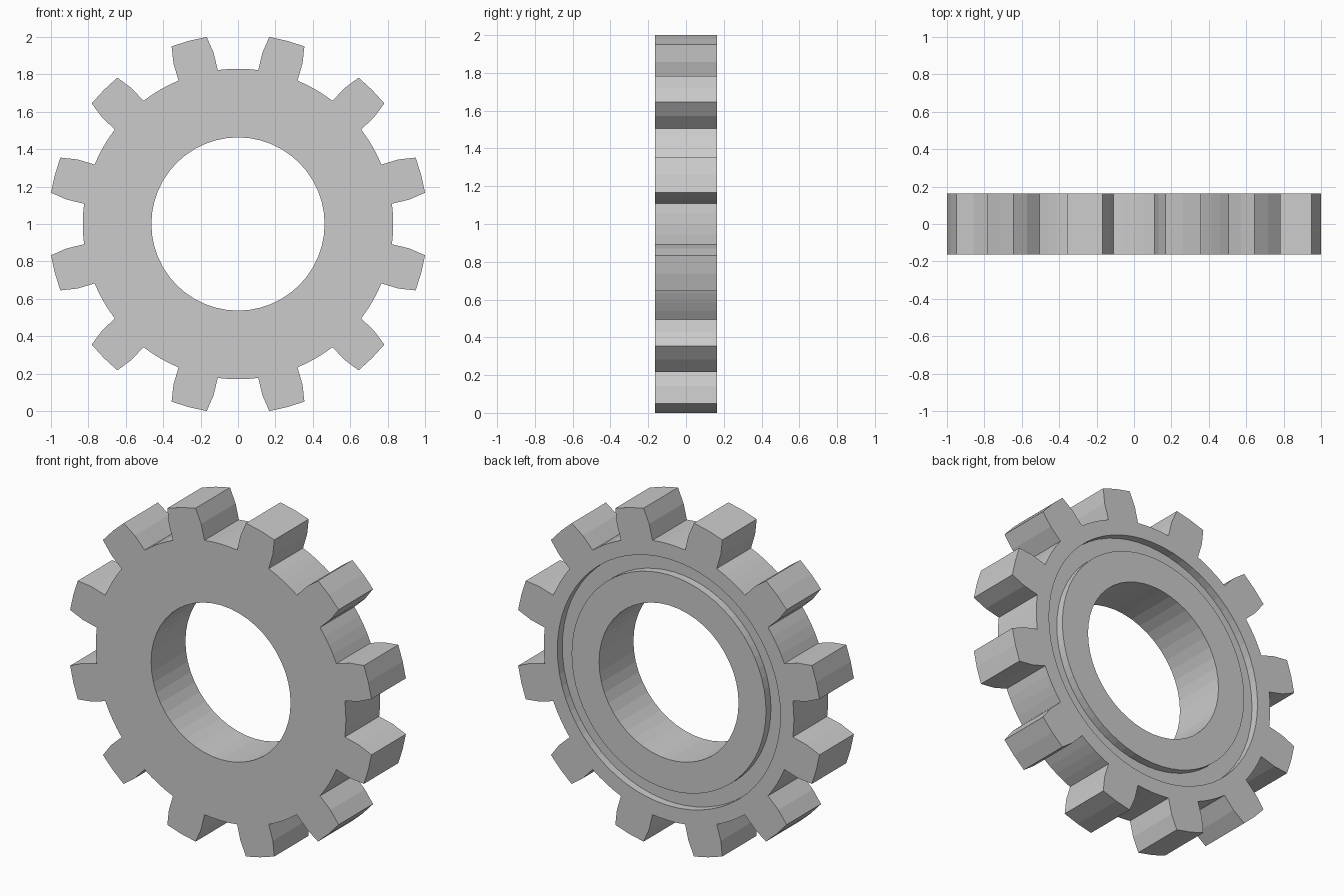
import bpy, bmesh
from math import sin, cos, radians, tau

if "Cube" in bpy.data.objects:
    bpy.data.objects.remove(bpy.data.objects["Cube"])

HALF = 0.163          # half thickness along y
TEETH = 12


def prism(name, loop, y0, y1):
    """Extrude a closed (x, z) loop, centred on the gear axis, from y0 to y1."""
    bm = bmesh.new()
    face = bm.faces.new([bm.verts.new((x, y0, z + 1)) for x, z in loop])
    ext = bmesh.ops.extrude_face_region(bm, geom=[face])
    verts = [v for v in ext["geom"] if isinstance(v, bmesh.types.BMVert)]
    for v in verts:
        v.co.y = y1
    bmesh.ops.recalc_face_normals(bm, faces=bm.faces)
    mesh = bpy.data.meshes.new(name)
    bm.to_mesh(mesh)
    bm.free()
    obj = bpy.data.objects.new(name, mesh)
    bpy.context.collection.objects.link(obj)
    return obj


def circle(r, n):
    return [(r * cos(tau * i / n), r * sin(tau * i / n)) for i in range(n)]


def cut(target, cutter):
    """Subtract the cutter, apply, and remove it."""
    mod = target.modifiers.new("cut", "BOOLEAN")
    mod.operation = "DIFFERENCE"
    mod.solver = "EXACT"
    mod.object = cutter
    bpy.context.view_layer.objects.active = target
    bpy.ops.object.modifier_apply(modifier=mod.name)
    bpy.data.objects.remove(cutter)


# One tooth pitch as (radius, degrees from tooth centre): flanks, tip, root arc
tooth = [(0.83, -7.5), (0.925, -6.9), (1.0139, -5.5), (1.0139, 0), (1.0139, 5.5),
         (0.925, 6.9), (0.83, 7.5), (0.83, 11.25), (0.83, 15), (0.83, 18.75)]
outline = []
for k in range(TEETH):
    for r, a in tooth:
        t = radians(15 + 360 / TEETH * k + a)
        outline.append((r * cos(t), r * sin(t)))

# Toothed body
gear = prism("gear", outline, -HALF, HALF)

# Shallow ring groove in the back face
groove = prism("groove_cutter", circle(0.74, 64), HALF - 0.047, HALF + 0.1)
cut(groove, prism("groove_core", circle(0.645, 64), -1, 1))
cut(gear, groove)

# Centre bore
cut(gear, prism("bore_cutter", circle(0.463, 48), -1, 1))
